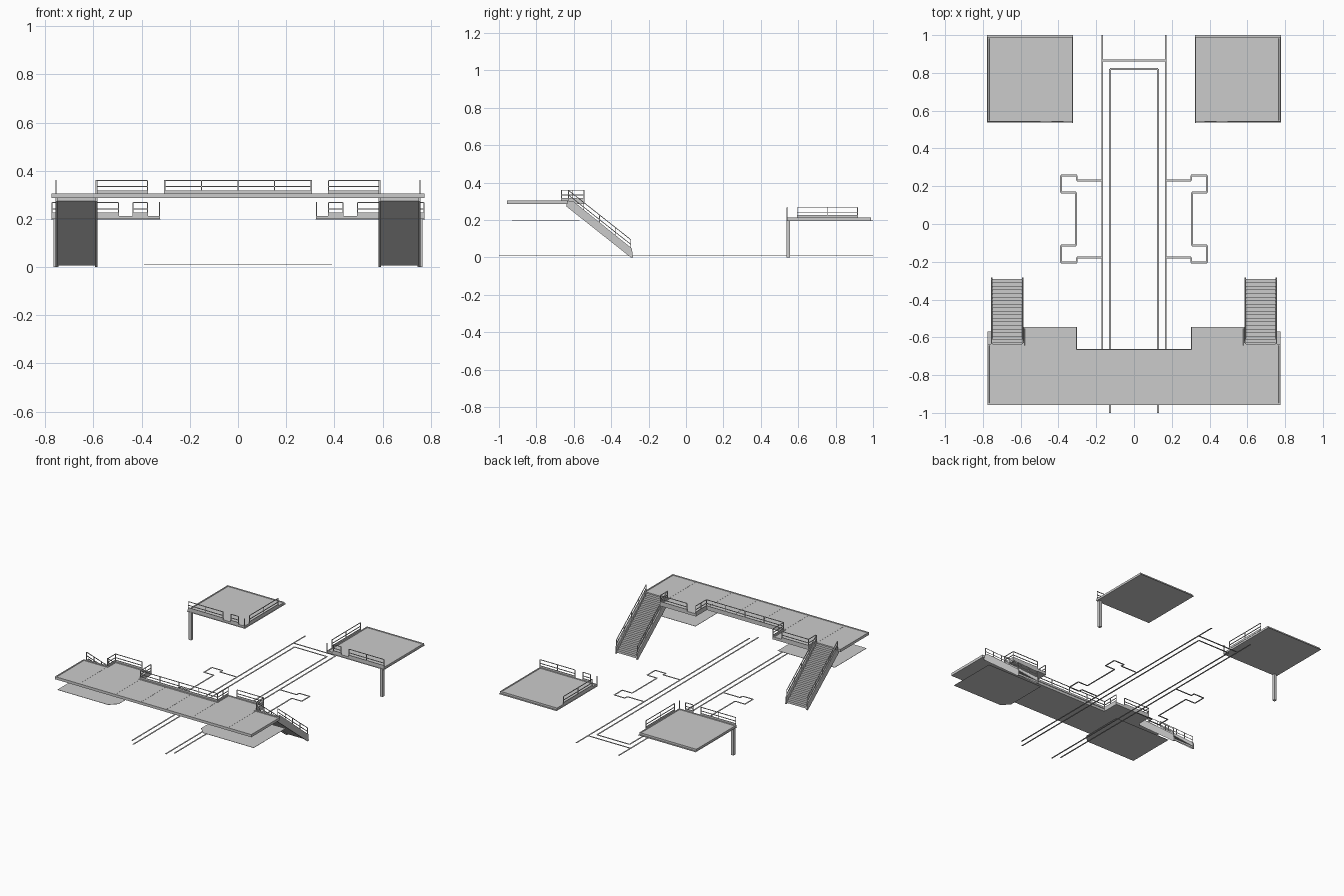
import bpy, bmesh
from mathutils import Vector

if "Cube" in bpy.data.objects:
    bpy.data.objects.remove(bpy.data.objects["Cube"])


def finish(bm, name):
    bmesh.ops.recalc_face_normals(bm, faces=bm.faces)
    me = bpy.data.meshes.new(name)
    bm.to_mesh(me)
    bm.free()
    ob = bpy.data.objects.new(name, me)
    bpy.context.collection.objects.link(ob)
    return ob


def add_prism(bm, pts, vec):
    f = bm.faces.new([bm.verts.new(p) for p in pts])
    r = bmesh.ops.extrude_face_region(bm, geom=[f])
    vs = [v for v in r['geom'] if isinstance(v, bmesh.types.BMVert)]
    bmesh.ops.translate(bm, verts=vs, vec=vec)
    return [g for g in r['geom'] if isinstance(g, bmesh.types.BMFace)][0]


def add_box(bm, x0, x1, y0, y1, z0, z1):
    add_prism(bm, [(x0, y0, z0), (x1, y0, z0), (x1, y1, z0), (x0, y1, z0)], (0, 0, z1 - z0))


def add_bar(bm, a, b, w=0.004):
    # thin square bar between two points
    a, b = Vector(a), Vector(b)
    d = (b - a).normalized()
    s = d.cross(Vector((0, 0, 1)))
    s = s.normalized() if s.length > 0.01 else Vector((1, 0, 0))
    u = d.cross(s)
    h = w / 2
    add_prism(bm, [a + s*h + u*h, a - s*h + u*h, a - s*h - u*h, a + s*h - u*h], b - a)


def add_railing(bm, a, b, z):
    # top rail, mid rail, posts and kick plate between two xy points
    a, b = Vector((*a, z)), Vector((*b, z))
    for h in (0.03, 0.056):
        add_bar(bm, a + Vector((0, 0, h)), b + Vector((0, 0, h)))
    n = max(1, round((b - a).length / 0.14))
    for i in range(n + 1):
        p = a.lerp(b, i / n)
        add_bar(bm, p, p + Vector((0, 0, 0.056)))
    s = (b - a).normalized().cross(Vector((0, 0, 1))) * 0.002
    add_prism(bm, [a + s, b + s, b - s, a - s], (0, 0, 0.014))


def mirror(ob):
    m = ob.modifiers.new("mirror", 'MIRROR')
    m.use_axis = (True, False, False)
    m.use_clip = False
    m.use_mirror_merge = False
    return ob


def slab(name, pts, z0, z1):
    # plate with a slightly raised edge frame
    bm = bmesh.new()
    top = add_prism(bm, [(x, y, z0) for x, y in pts], (0, 0, z1 - z0))
    bmesh.ops.recalc_face_normals(bm, faces=bm.faces)
    bmesh.ops.inset_region(bm, faces=[top], thickness=0.012)
    bmesh.ops.inset_region(bm, faces=[top], thickness=0.001)
    bmesh.ops.translate(bm, verts=top.verts, vec=(0, 0, -0.003))
    return finish(bm, name)


# main upper deck
half = [(0.775, -0.957), (0.775, -0.634), (0.587, -0.634), (0.587, -0.544),
        (0.303, -0.544), (0.303, -0.667)]
slab("upper_deck", half + [(-x, y) for x, y in reversed(half)], 0.286, 0.305)

# deck seams
bm = bmesh.new()
for x, y in ((0.1, -0.68), (0.303, -0.68), (0.587, -0.65)):
    add_box(bm, x - 0.002, x + 0.002, -0.94, y, 0.3, 0.3028)
mirror(finish(bm, "deck_seams"))

# deck railings
bm = bmesh.new()
add_railing(bm, (-0.303, -0.665), (0.303, -0.665), 0.304)
finish(bm, "deck_centre_railing")
bm = bmesh.new()
add_railing(bm, (0.305, -0.665), (0.305, -0.605), 0.304)
add_railing(bm, (0.305, -0.605), (0.305, -0.546), 0.304)
add_railing(bm, (0.375, -0.546), (0.585, -0.546), 0.304)
add_railing(bm, (0.585, -0.546), (0.585, -0.628), 0.304)
mirror(finish(bm, "deck_side_railings"))

# stair stringers
bm = bmesh.new()
prof = [(-0.64, 0.273), (-0.64, 0.303), (-0.605, 0.303), (-0.289, 0.048), (-0.284, 0.0), (-0.295, 0.0)]
for x in (0.584, 0.749):
    add_prism(bm, [(x, y, z) for y, z in prof], (0.009, 0, 0))
mirror(finish(bm, "stair_stringers"))

# stair treads with closed underside
bm = bmesh.new()
n = 18
y0, y1, z0, z1 = -0.63, -0.291, 0.298, 0.022
steps = []
for i in range(n):
    z = z0 + (z1 - z0) * i / (n - 1)
    steps += [(y0 + (y1 - y0) * i / n, z), (y0 + (y1 - y0) * (i + 1) / n, z)]
steps += [(-0.291, 0.006), (-0.63, 0.274)]
add_prism(bm, [(0.592, y, z) for y, z in steps], (0.158, 0, 0))
mirror(finish(bm, "stair_treads"))

# stair handrails
bm = bmesh.new()
for x in (0.589, 0.755):
    for h in (0, -0.025):
        add_bar(bm, (x, -0.63, 0.36 + h), (x, -0.295, 0.095 + h))
    for i in range(5):
        t = i / 4
        y, z = -0.63 + 0.335 * t, 0.36 - 0.265 * t
        add_bar(bm, (x, y, z - 0.06), (x, y, z))
mirror(finish(bm, "stair_handrails"))

# rear raised platforms, each on a single leg
mirror(slab("rear_platform", [(0.325, 0.54), (0.775, 0.54), (0.775, 0.99), (0.325, 0.99)], 0.199, 0.213))
bm = bmesh.new()
add_box(bm, 0.745, 0.765, 0.537, 0.557, 0, 0.2)
mirror(finish(bm, "platform_leg"))
bm = bmesh.new()
add_railing(bm, (0.325, 0.595), (0.325, 0.755), 0.212)
add_railing(bm, (0.325, 0.755), (0.325, 0.917), 0.212)
add_railing(bm, (0.375, 0.542), (0.435, 0.542), 0.212)
add_railing(bm, (0.497, 0.542), (0.772, 0.542), 0.212)
add_bar(bm, (0.325, 0.538, 0.2), (0.325, 0.538, 0.268))
mirror(finish(bm, "platform_railings"))

# thin sheets under the deck and under the rear platforms
bm = bmesh.new()
add_prism(bm, [(0.775, -0.93, 0.199), (0.775, -0.57, 0.199), (0.325, -0.57, 0.199),
               (0.325, -0.88, 0.199), (0.375, -0.93, 0.199)], (0, 0, 0.002))
add_box(bm, 0.322, 0.777, 0.537, 1.0, 0.196, 0.198)
mirror(finish(bm, "lower_sheets"))

# floor lines: flat strips
path = [(0.17, 0.23), (0.303, 0.23), (0.303, 0.257), (0.386, 0.257), (0.386, 0.167), (0.308, 0.167),
        (0.308, -0.113), (0.386, -0.113), (0.386, -0.204), (0.303, -0.204), (0.303, -0.177), (0.17, -0.177)]
lines = list(zip(path, path[1:])) + [((0.168, 1.0), (0.168, -0.957)), ((0.128, 0.82), (0.128, -1.0)),
                                     ((0, 0.865), (0.168, 0.865)), ((0, 0.82), (0.128, 0.82))]
bm = bmesh.new()
w = 0.005
for (xa, ya), (xb, yb) in lines:
    ex, ey = (w, 0) if xa == xb else (0, w)
    add_box(bm, min(xa, xb) - ex, max(xa, xb) + ex, min(ya, yb) - ey, max(ya, yb) + ey, 0.009, 0.011)
mirror(finish(bm, "floor_lines"))
